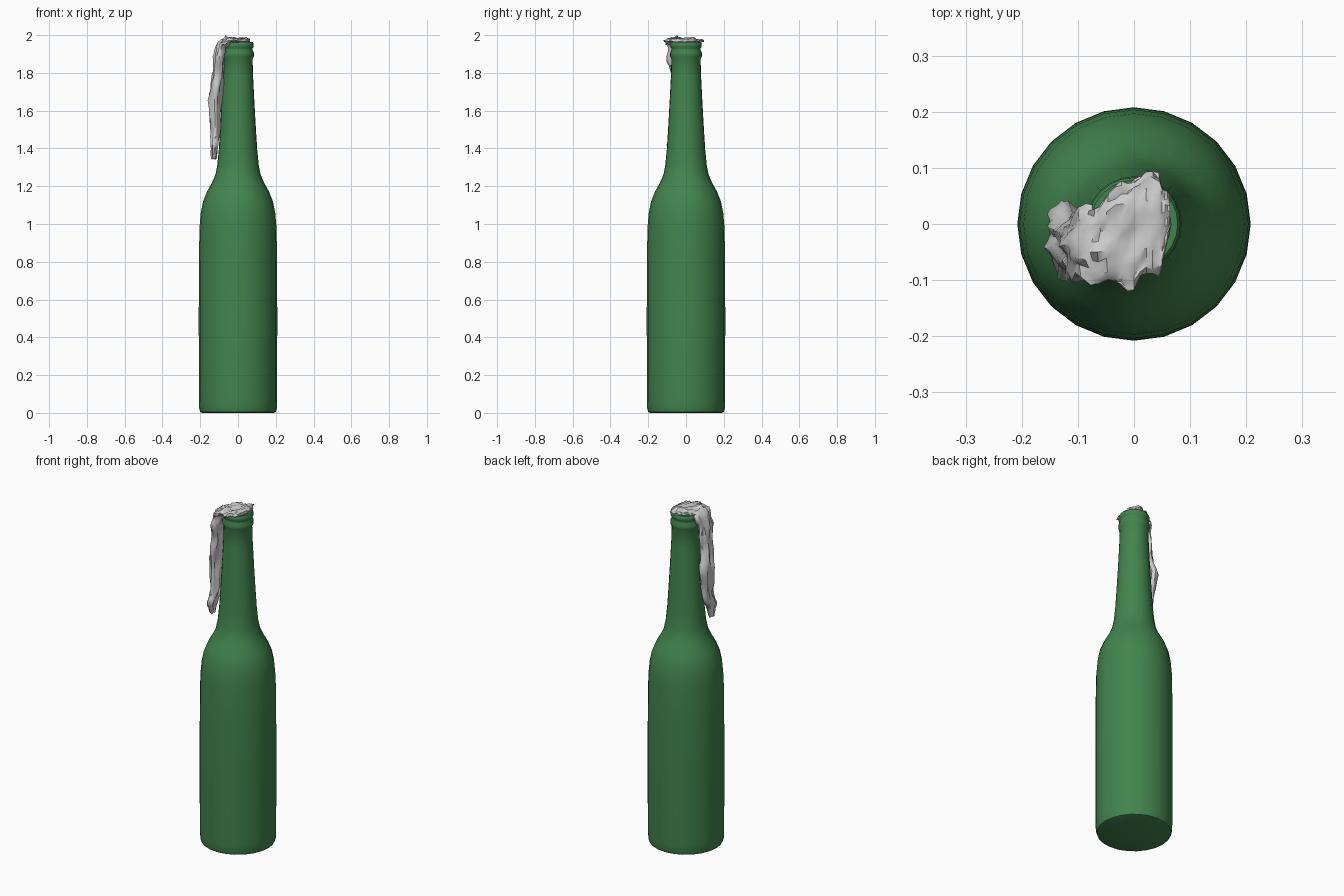
import bpy, bmesh, math, random
from mathutils import Vector

if "Cube" in bpy.data.objects:
    bpy.data.objects.remove(bpy.data.objects["Cube"])

random.seed(7)


def make_object(name, bm, angle):
    bmesh.ops.recalc_face_normals(bm, faces=bm.faces[:])
    mesh = bpy.data.meshes.new(name)
    bm.to_mesh(mesh)
    bm.free()
    obj = bpy.data.objects.new(name, mesh)
    bpy.context.collection.objects.link(obj)
    bpy.ops.object.select_all(action='DESELECT')
    obj.select_set(True)
    bpy.context.view_layer.objects.active = obj
    bpy.ops.object.shade_smooth_by_angle(angle=math.radians(angle))
    return obj


def loft(bm, loops):
    rings = [[bm.verts.new(p) for p in loop] for loop in loops]
    n = len(rings[0])
    for a, b in zip(rings, rings[1:]):
        for i in range(n):
            j = (i + 1) % n
            bm.faces.new((a[i], a[j], b[j], b[i]))
    bm.faces.new(rings[0])
    bm.faces.new(rings[-1])


# Bottle: lathed profile (radius, height), ending inside the mouth
profile = [(.19, 0), (.2, .004), (.205, .02), (.207, .06), (.208, .5), (.207, .8),
           (.204, .98), (.197, 1.06), (.185, 1.12), (.165, 1.17), (.14, 1.215),
           (.12, 1.26), (.11, 1.31), (.102, 1.39), (.095, 1.5), (.087, 1.64),
           (.08, 1.78), (.077, 1.875), (.084, 1.888), (.085, 1.905), (.077, 1.922),
           (.077, 1.93), (.083, 1.938), (.083, 1.955), (.078, 1.963), (.066, 1.963),
           (.06, 1.955), (.06, 1.85)]
SIDES = 24
bm = bmesh.new()
loft(bm, [[(r * math.cos(2 * math.pi * i / SIDES), r * math.sin(2 * math.pi * i / SIDES), z)
           for i in range(SIDES)] for r, z in profile])
bottle = make_object("bottle", bm, 40)
glass = bpy.data.materials.new("green_glass")
glass.diffuse_color = (.055, .23, .075, 1)
glass.use_nodes = True
glass.node_tree.nodes["Principled BSDF"].inputs["Base Color"].default_value = glass.diffuse_color
bottle.data.materials.append(glass)

# Rag: crumpled flattened tube over the mouth and down the left side
# path rows: x, z, y centre, half width, half thickness
path = [(.064, 1.972, .015, .035, .004), (.045, 1.973, 0, .085, .01),
        (0, 1.97, -.008, .098, .012), (-.045, 1.972, -.03, .077, .016),
        (-.085, 1.95, -.035, .065, .024), (-.1, 1.88, -.04, .06, .026),
        (-.107, 1.78, -.035, .045, .027), (-.125, 1.65, -.02, .055, .031),
        (-.12, 1.5, -.03, .045, .022), (-.124, 1.42, -.058, .045, .019),
        (-.127, 1.345, -.06, .018, .012)]
STEPS, N = 4, 28
rows = []
for a, b in zip(path, path[1:]):
    rows += [[p + (q - p) * s / STEPS for p, q in zip(a, b)] for s in range(STEPS)]
rows.append(list(path[-1]))

loops = []
for k, (x, z, y, w, t) in enumerate(rows):
    p, q = rows[max(k - 1, 0)], rows[min(k + 1, len(rows) - 1)]
    along = Vector((q[0] - p[0], 0, q[1] - p[1])).normalized()
    out = Vector((along.z, 0, -along.x))
    loop = []
    for i in range(N):
        a = 2 * math.pi * i / N
        # long folds that drift along the rag, plus small creases
        fold = 1 + .22 * math.sin(5 * a + k * .35) + .12 * math.sin(9 * a - k * .6)
        fold += random.uniform(-.12, .12)
        edge = 1 + .12 * math.sin(k * 1.1 + 2 * math.cos(a)) + random.uniform(-.06, .06)
        v = Vector((x, y, z)) + out * (t * fold * math.sin(a))
        v.y += w * edge * math.cos(a)
        v.z += random.uniform(-.006, .006)
        v.z = min(v.z, 1.99)
        loop.append(v)
    loops.append(loop)
# one raised crease forms the highest point
peak = max((v for l in loops for v in l if -.09 < v.x < -.05), key=lambda v: v.z)
peak.z = 2.0
bm = bmesh.new()
loft(bm, loops)
rag = make_object("rag", bm, 45)
